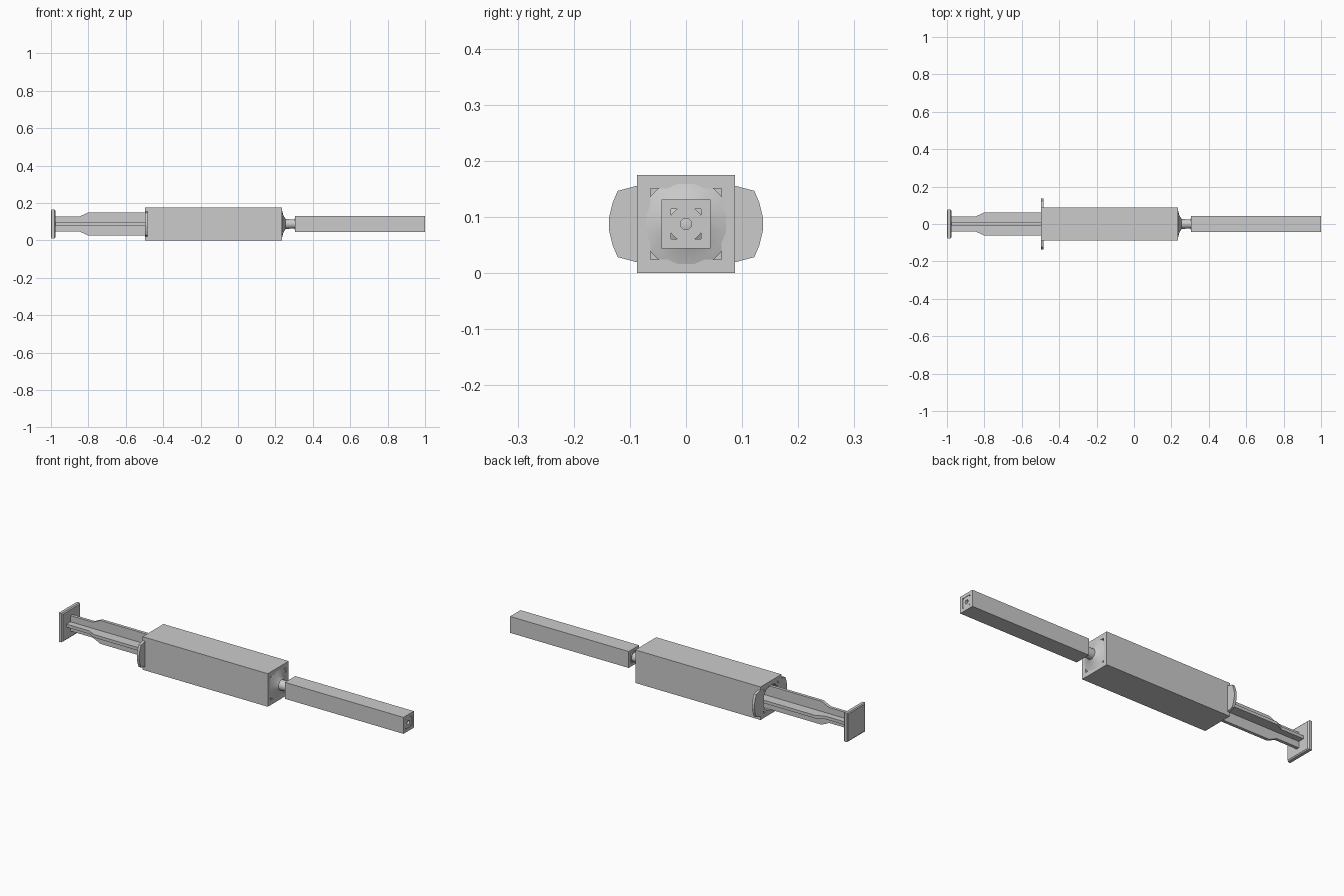
import bpy, bmesh, math

if "Cube" in bpy.data.objects:
    bpy.data.objects.remove(bpy.data.objects["Cube"])

ZC = 0.0875  # height of the long axis


def make(name, bm, smooth=False):
    bmesh.ops.recalc_face_normals(bm, faces=bm.faces)
    me = bpy.data.meshes.new(name)
    bm.to_mesh(me)
    bm.free()
    ob = bpy.data.objects.new(name, me)
    bpy.context.collection.objects.link(ob)
    ob.location.z = ZC
    if smooth:
        bpy.ops.object.select_all(action='DESELECT')
        ob.select_set(True)
        bpy.context.view_layer.objects.active = ob
        bpy.ops.object.shade_smooth_by_angle(angle=math.radians(40))
    return ob


def loft(name, rings, closed=False, cap=True, smooth=False):
    """Bridge rings of (x, y, z) points."""
    bm = bmesh.new()
    vs = [[bm.verts.new(p) for p in r] for r in rings]
    n = len(vs[0])
    pairs = list(zip(vs, vs[1:])) + ([(vs[-1], vs[0])] if closed else [])
    for a, b in pairs:
        for i in range(n):
            j = (i + 1) % n
            bm.faces.new((a[i], a[j], b[j], b[i]))
    if cap and not closed:
        bm.faces.new(vs[0])
        bm.faces.new(vs[-1])
    return make(name, bm, smooth)


def square(x, h):
    return [(x, h, h), (x, -h, h), (x, -h, -h), (x, h, -h)]


def circle(x, r, n=16):
    return [(x, r * math.cos(2 * math.pi * (i + .5) / n),
             r * math.sin(2 * math.pi * (i + .5) / n)) for i in range(n)]


def square_tube(name, x0, x1, outer, inner):
    return loft(name, [square(x0, outer), square(x1, outer),
                       square(x1, inner), square(x0, inner)], closed=True)


def turned(name, profile, closed=False):
    return loft(name, [circle(x, r) for x, r in profile], closed, smooth=True)


def slab(name, outline, axis, thick, at=0.0):
    """Extrude a 2D outline; axis 'x' reads (y, z), 'y' reads (x, z), 'z' reads (x, y)."""
    put = {'x': lambda a, b, t: (t, a, b), 'y': lambda a, b, t: (a, t, b),
           'z': lambda a, b, t: (a, b, t)}[axis]
    return loft(name, [[put(a, b, at + s * thick / 2) for a, b in outline] for s in (-1, 1)])


# Square sleeves around the barrel and the needle
square_tube("barrel_sleeve", -0.498, 0.236, 0.0875, 0.063)
square_tube("needle_sleeve", 0.305, 1.0, 0.0435, 0.0265)

# Hollow barrel with shoulder and nozzle
turned("barrel", [(-0.498, 0.081), (0.233, 0.081), (0.237, 0.07), (0.243, 0.045),
                  (0.255, 0.027), (0.31, 0.024), (0.31, 0.012), (0.22, 0.012),
                  (0.22, 0.066), (-0.498, 0.066)], closed=True)

# Needle cover inside the slim sleeve, with a hole at the tip
turned("needle_cover", [(0.302, 0.031), (0.998, 0.031), (0.998, 0.01), (0.302, 0.01)], closed=True)

# Finger grips either side of the barrel mouth
grip = [(0.07, 0.07), (0.088, 0.068), (0.122, 0.059), (0.131, 0.037), (0.137, 0.012)]
grip += [(y, -z) for y, z in reversed(grip)]
for side, s in (("left", -1), ("right", 1)):
    slab("finger_grip_" + side, [(s * y, z) for y, z in grip], 'x', 0.014, -0.49)

# Cross-shaped plunger rod
rib = [(-0.98, 0.041), (-0.845, 0.041), (-0.80, 0.062), (0.1, 0.062)]
rib += [(x, -r) for x, r in reversed(rib)]
slab("plunger_rib_upright", rib, 'y', 0.016)
slab("plunger_rib_flat", rib, 'z', 0.016)
turned("plunger_seal", [(0.1, 0.065), (0.18, 0.065), (0.215, 0.02)])

# Thumb plate
loft("thumb_plate", [square(-1.0, 0.071), square(-0.996, 0.0765),
                     square(-0.981, 0.0765), square(-0.976, 0.071)])
